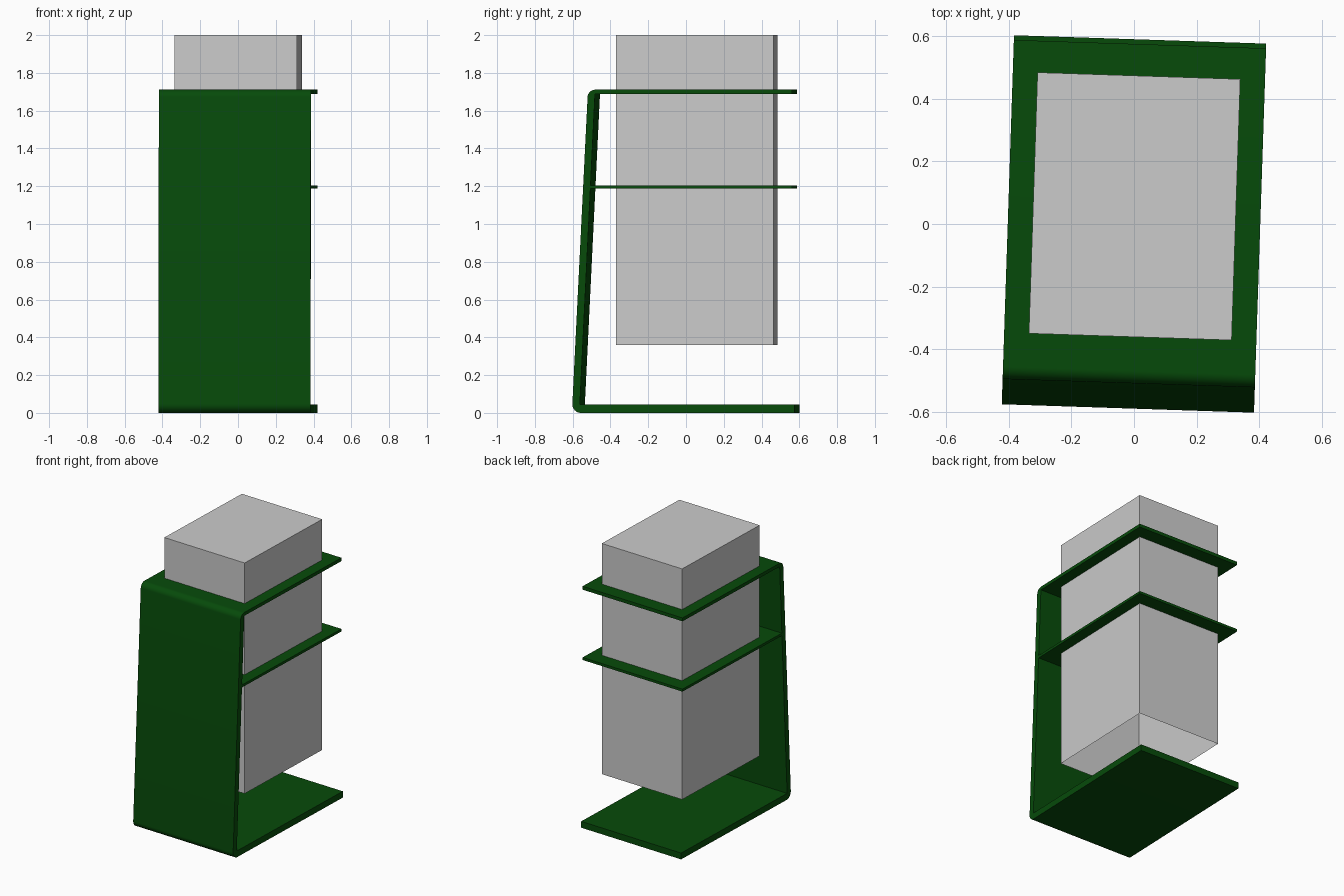
import bpy, bmesh, math
from mathutils import Vector

if "Cube" in bpy.data.objects:
    bpy.data.objects.remove(bpy.data.objects["Cube"])

TURN = math.radians(-1.9)
HALF_W = 0.4025

green = bpy.data.materials.new("dark_green")
green.diffuse_color = (0.002, 0.07, 0.003, 1)
green.use_nodes = True
green.node_tree.nodes["Principled BSDF"].inputs["Base Color"].default_value = green.diffuse_color


def fillet(prev, corner, nxt, radius, steps=8):
    """Points of an arc that rounds one profile corner."""
    p, c, n = Vector(prev), Vector(corner), Vector(nxt)
    a, b = (p - c).normalized(), (n - c).normalized()
    half = a.angle(b) / 2
    centre = c + (a + b).normalized() * radius / math.sin(half)
    start = c + a * radius / math.tan(half) - centre
    end = c + b * radius / math.tan(half) - centre
    return [centre + start.lerp(end, i / steps).normalized() * radius
            for i in range(steps + 1)]


def finish(name, bm, mat=None):
    mesh = bpy.data.meshes.new(name)
    bm.to_mesh(mesh)
    bm.free()
    obj = bpy.data.objects.new(name, mesh)
    bpy.context.collection.objects.link(obj)
    obj.rotation_euler.z = TURN
    if mat:
        mesh.materials.append(mat)
    return obj


def box(name, x, y0, y1, z0, z1, mat=None, open_bottom=False):
    bm = bmesh.new()
    bmesh.ops.create_cube(bm, size=1)
    if open_bottom:
        low = [f for f in bm.faces if f.calc_center_median().z < -0.4]
        bmesh.ops.delete(bm, geom=low, context='FACES_ONLY')
    for v in bm.verts:
        v.co = (v.co.x * 2 * x, (y0 + y1) / 2 + v.co.y * (y1 - y0),
                (z0 + z1) / 2 + v.co.z * (z1 - z0))
    return finish(name, bm, mat)


# Bent sheet: base, leaning front panel and top shelf as one (y, z) profile
base_back, base_front = (0.589, 0.0), (-0.591, 0.0)
top_front, top_back = (-0.506, 1.711), (0.574, 1.711)
profile = [Vector(base_back)]
profile += fillet(base_back, base_front, top_front, 0.045)
profile += fillet(base_front, top_front, top_back, 0.04)
profile += [Vector(p) for p in (top_back, (0.574, 1.687), (-0.469, 1.687),
                                (-0.549, 0.045), (0.589, 0.045))]
bm = bmesh.new()
face = bm.faces.new([bm.verts.new((-HALF_W, p.x, p.y)) for p in profile])
ext = bmesh.ops.extrude_face_region(bm, geom=[face], use_keep_orig=True)
for g in ext["geom"]:
    if isinstance(g, bmesh.types.BMVert):
        g.co.x = HALF_W
bmesh.ops.recalc_face_normals(bm, faces=bm.faces[:])
frame = finish("bent_frame", bm, green)
bpy.context.view_layer.objects.active = frame
frame.select_set(True)
bpy.ops.object.shade_smooth_by_angle(angle=math.radians(30))

# Middle shelf, let into the front panel
box("middle_shelf", HALF_W, -0.51, 0.574, 1.187, 1.205, green)

# Tall grey block passing through both shelves, open underneath
box("tall_block", 0.3235, -0.36, 0.473, 0.36, 2.0, open_bottom=True)
